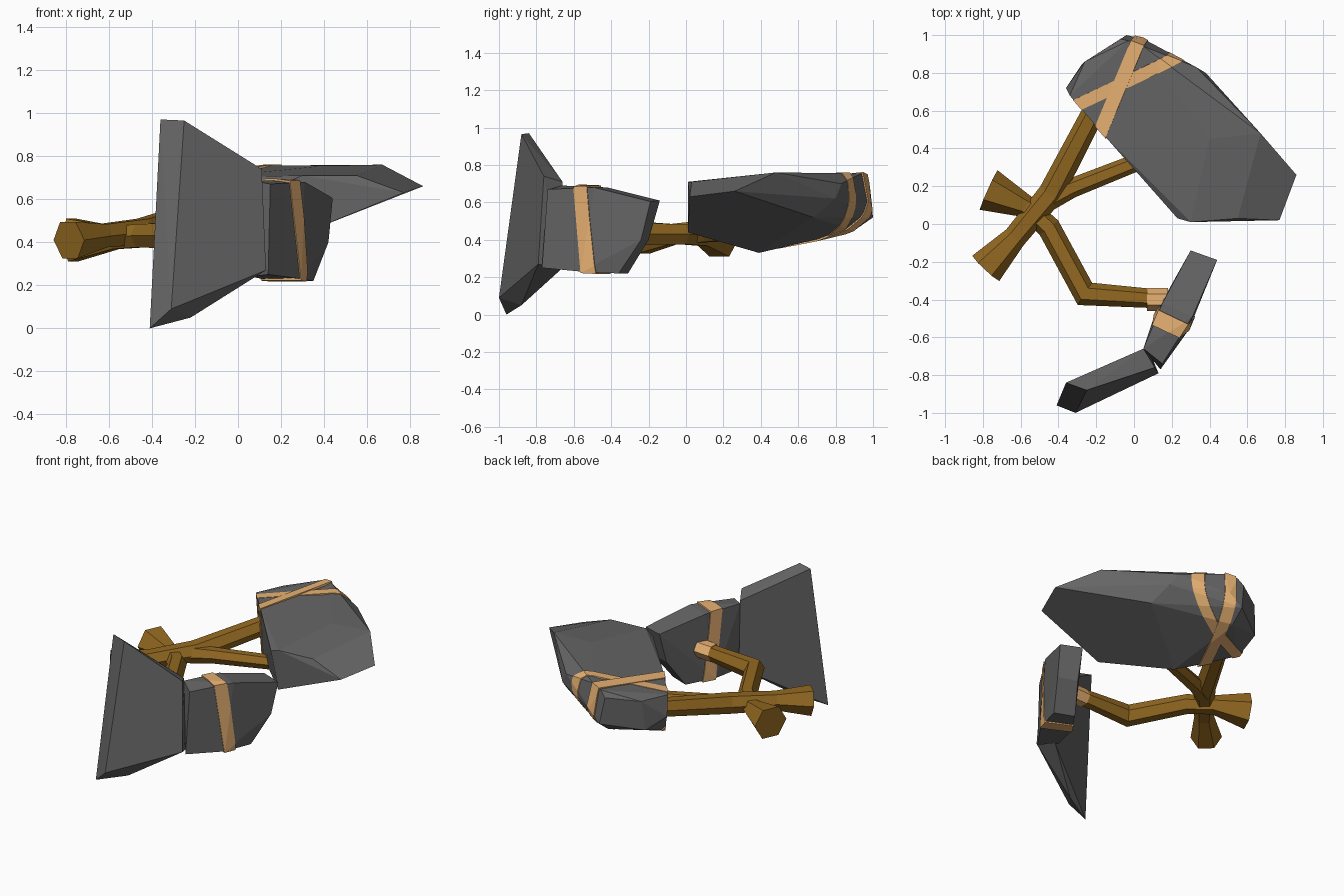
import bpy, bmesh
from math import cos, sin, tau
from mathutils import Vector, Matrix

if "Cube" in bpy.data.objects:
    bpy.data.objects.remove(bpy.data.objects["Cube"])


def material(name, rgb):
    m = bpy.data.materials.new(name)
    m.diffuse_color = (*rgb, 1)
    m.use_nodes = True
    m.node_tree.nodes["Principled BSDF"].inputs["Base Color"].default_value = m.diffuse_color
    return m


STONE = material("stone", (0.13, 0.13, 0.13))
WOOD = material("wood", (0.29, 0.14, 0.015))
CORD = material("cord", (0.80, 0.44, 0.17))


def finish(bm, name, mat):
    bmesh.ops.recalc_face_normals(bm, faces=bm.faces)
    me = bpy.data.meshes.new(name)
    bm.to_mesh(me)
    bm.free()
    me.materials.append(mat)
    ob = bpy.data.objects.new(name, me)
    bpy.context.collection.objects.link(ob)


def hull(points):
    """Chiselled stone: convex hull of a few corner points."""
    bm = bmesh.new()
    for p in points:
        bm.verts.new(p)
    r = bmesh.ops.convex_hull(bm, input=bm.verts)
    loose = {v for v in r["geom_interior"] if isinstance(v, bmesh.types.BMVert)}
    bmesh.ops.delete(bm, geom=list(loose), context='VERTS')
    bmesh.ops.dissolve_limit(bm, angle_limit=0.08, verts=bm.verts, edges=bm.edges)
    return bm


def strap(name, points, co, normal, width, scale):
    """Slice of a slightly enlarged stone, so that it wraps round it."""
    bm = hull(points)
    c = sum((v.co for v in bm.verts), Vector()) / len(bm.verts)
    bmesh.ops.scale(bm, vec=scale, space=Matrix.Translation(-c), verts=bm.verts)
    n, co = Vector(normal).normalized(), Vector(co)
    for s in (1, -1):
        bmesh.ops.bisect_plane(bm, geom=bm.verts[:] + bm.edges[:] + bm.faces[:],
                               plane_co=co + n * s * width / 2, plane_no=n * s,
                               clear_outer=True)
        bmesh.ops.holes_fill(bm, edges=[e for e in bm.edges if e.is_boundary])
    finish(bm, name, CORD)


def stick(name, path, mat=WOOD, sides=6):
    """Six-sided rod through (x, y, z, radius) stations."""
    bm = bmesh.new()
    pts = [Vector(p[:3]) for p in path]
    rings = []
    for i, p in enumerate(pts):
        t = Vector()
        if i:
            t += (p - pts[i - 1]).normalized()
        if i < len(pts) - 1:
            t += (pts[i + 1] - p).normalized()
        t.normalize()
        side = t.cross(Vector((0, 0, 1))).normalized()
        up = side.cross(t)
        rings.append([bm.verts.new(p + path[i][3] * (side * cos(tau * k / sides)
                                                     + up * sin(tau * k / sides)))
                      for k in range(sides)])
    for a, b in zip(rings, rings[1:]):
        for k in range(sides):
            j = (k + 1) % sides
            bm.faces.new((a[k], a[j], b[j], b[k]))
    bm.faces.new(rings[0])
    bm.faces.new(rings[-1])
    finish(bm, name, mat)


# Axe head: flared blade and block
blade = [(-.36, -.84, .97), (-.25, -.88, .965), (-.31, -1, .09), (-.41, -.96, .0),
         (-.22, -.88, .05), (.05, -.66, .71), (.11, -.76, .74),
         (.13, -.79, .27), (.08, -.67, .24)]
block = [(.05, -.66, .69), (.15, -.74, .67), (.14, -.77, .25), (.06, -.66, .24),
         (.30, -.14, .61), (.44, -.19, .605), (.42, -.24, .40), (.35, -.36, .22),
         (.22, -.31, .22), (.29, -.20, .40), (.15, -.42, .68), (.31, -.49, .68),
         (.11, -.48, .23), (.29, -.56, .23)]
finish(hull(blade), "axe_blade", STONE)
finish(hull(block), "axe_block", STONE)
strap("axe_strap", block, (.21, -.51, .46), (.42, .88, .12), .085, (1.06, 1.03, 1.04))

# Axe handle: crooked branch with lashed end
stick("axe_handle", [(-.77, .18, .41, .115), (-.57, .09, .42, .06), (-.45, -.02, .43, .062),
                     (-.26, -.37, .43, .07), (.18, -.40, .45, .048)])
stick("axe_lashing", [(.07, -.40, .445, .06), (.18, -.40, .45, .06)], CORD)

# Hammer head
head = [(.30, .01, .44), (.23, .03, .68), (.30, .01, .71), (.55, .03, .71),
        (.77, .02, .63), (.86, .26, .66), (.67, .48, .76), (.45, .63, .76),
        (.40, .45, .755), (.38, .80, .62), (.33, .83, .70), (.43, .68, .52),
        (.12, .82, .50), (.0, .39, .33), (-.05, .90, .45), (-.04, 1, .52),
        (.05, .98, .60), (-.03, .97, .74), (.05, .94, .755), (-.07, .98, .70),
        (-.26, .86, .68), (-.28, .84, .48), (-.36, .72, .55), (-.34, .68, .68),
        (-.30, .66, .42), (-.15, .46, .70), (-.13, .46, .38)]
finish(hull(head), "hammer_head", STONE)
strap("hammer_strap_long", head, (-.07, .73, .6), (.92, -.39, .05), .075, (1.02, 1.02, 1.05))
strap("hammer_strap_cross", head, (-.07, .75, .6), (-.44, .90, .08), .065, (1.01, 1.01, 1.03))

# Hammer handle: forked branch
stick("hammer_handle", [(-.785, -.235, .41, .098), (-.63, -.07, .43, .062),
                        (-.44, .16, .45, .068), (-.20, .62, .53, .06)])
stick("hammer_handle_fork", [(-.45, .13, .44, .06), (-.33, .19, .44, .052),
                             (.10, .36, .43, .045)])
